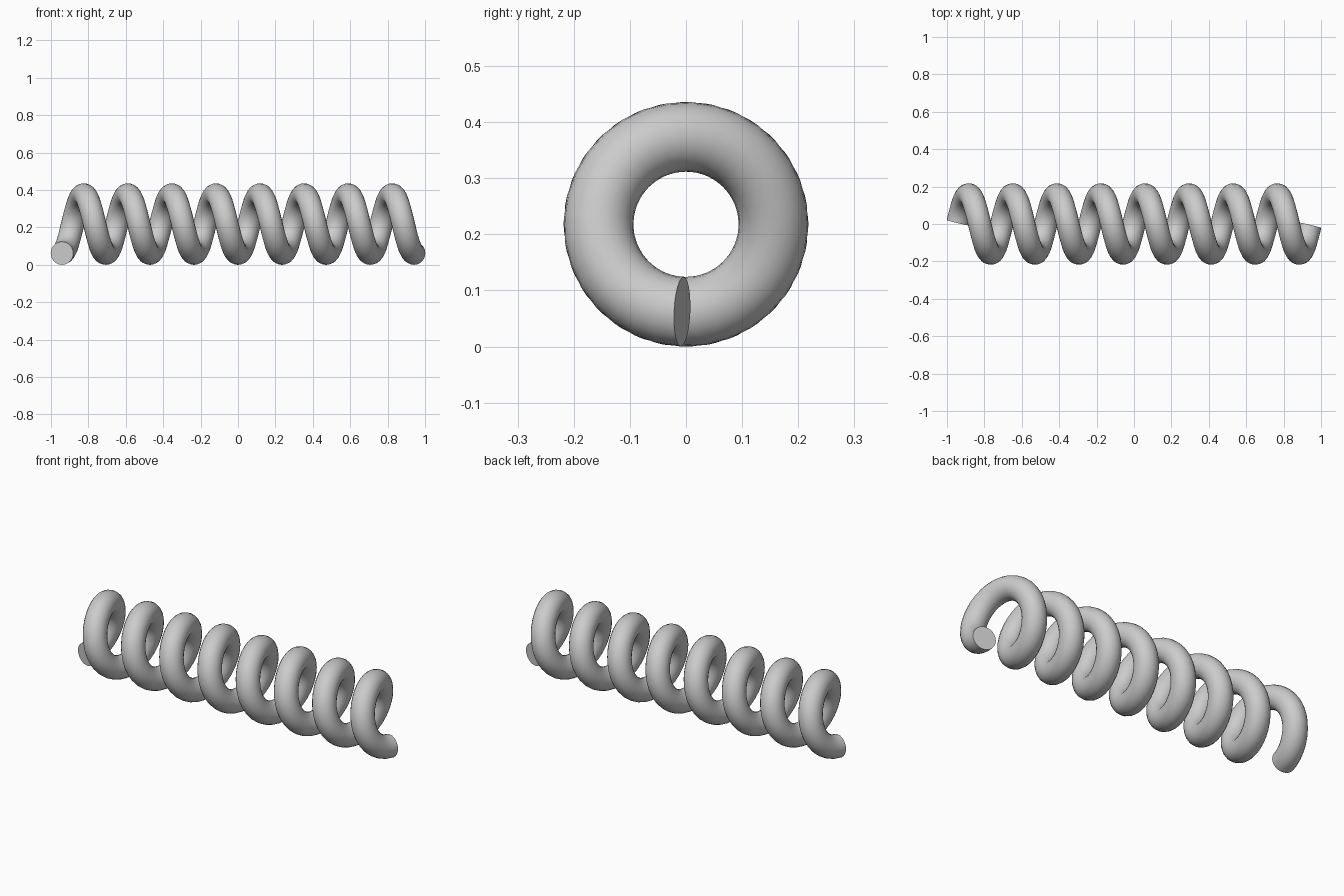
import bpy, bmesh, math
from mathutils import Vector

if "Cube" in bpy.data.objects:
    bpy.data.objects.remove(bpy.data.objects["Cube"])

# Spring dimensions
COIL_R, WIRE_R = 0.156, 0.062
PITCH, TURNS = 0.2357, 8
STEPS, SIDES = 32 * TURNS, 24
TRIM = math.radians(2.5)            # ends stop just short of the lowest point
CENTRE_Z = COIL_R + WIRE_R


def wire_ring(bm, t):
    """Circle of vertices perpendicular to the helix at angle t."""
    x = PITCH * (t / math.tau - TURNS / 2)
    radial = Vector((0, math.sin(t), -math.cos(t)))
    centre = Vector((x, 0, CENTRE_Z)) + radial * COIL_R
    tangent = Vector((PITCH / math.tau, COIL_R * math.cos(t), COIL_R * math.sin(t))).normalized()
    side = tangent.cross(radial)
    ring = []
    for k in range(SIDES):
        a = math.tau * k / SIDES
        ring.append(bm.verts.new(centre + WIRE_R * (radial * math.cos(a) + side * math.sin(a))))
    return ring


# Coiled wire
bm = bmesh.new()
span = math.tau * TURNS - 2 * TRIM
rings = [wire_ring(bm, TRIM + span * i / STEPS) for i in range(STEPS + 1)]
for a, b in zip(rings, rings[1:]):
    for k in range(SIDES):
        n = (k + 1) % SIDES
        bm.faces.new((a[k], a[n], b[n], b[k]))

# Flat cut ends
bm.faces.new(rings[0])
bm.faces.new(rings[-1])
bmesh.ops.recalc_face_normals(bm, faces=bm.faces)

mesh = bpy.data.meshes.new("coil_spring")
bm.to_mesh(mesh)
bm.free()
spring = bpy.data.objects.new("coil_spring", mesh)
bpy.context.collection.objects.link(spring)

# Plain grey metal
grey = bpy.data.materials.new("grey_metal")
grey.diffuse_color = (0.6, 0.6, 0.6, 1)
grey.use_nodes = True
grey.node_tree.nodes["Principled BSDF"].inputs["Base Color"].default_value = grey.diffuse_color
mesh.materials.append(grey)

# Smooth wire with sharp cut ends
bpy.context.view_layer.objects.active = spring
spring.select_set(True)
bpy.ops.object.shade_smooth_by_angle(angle=math.radians(40))
